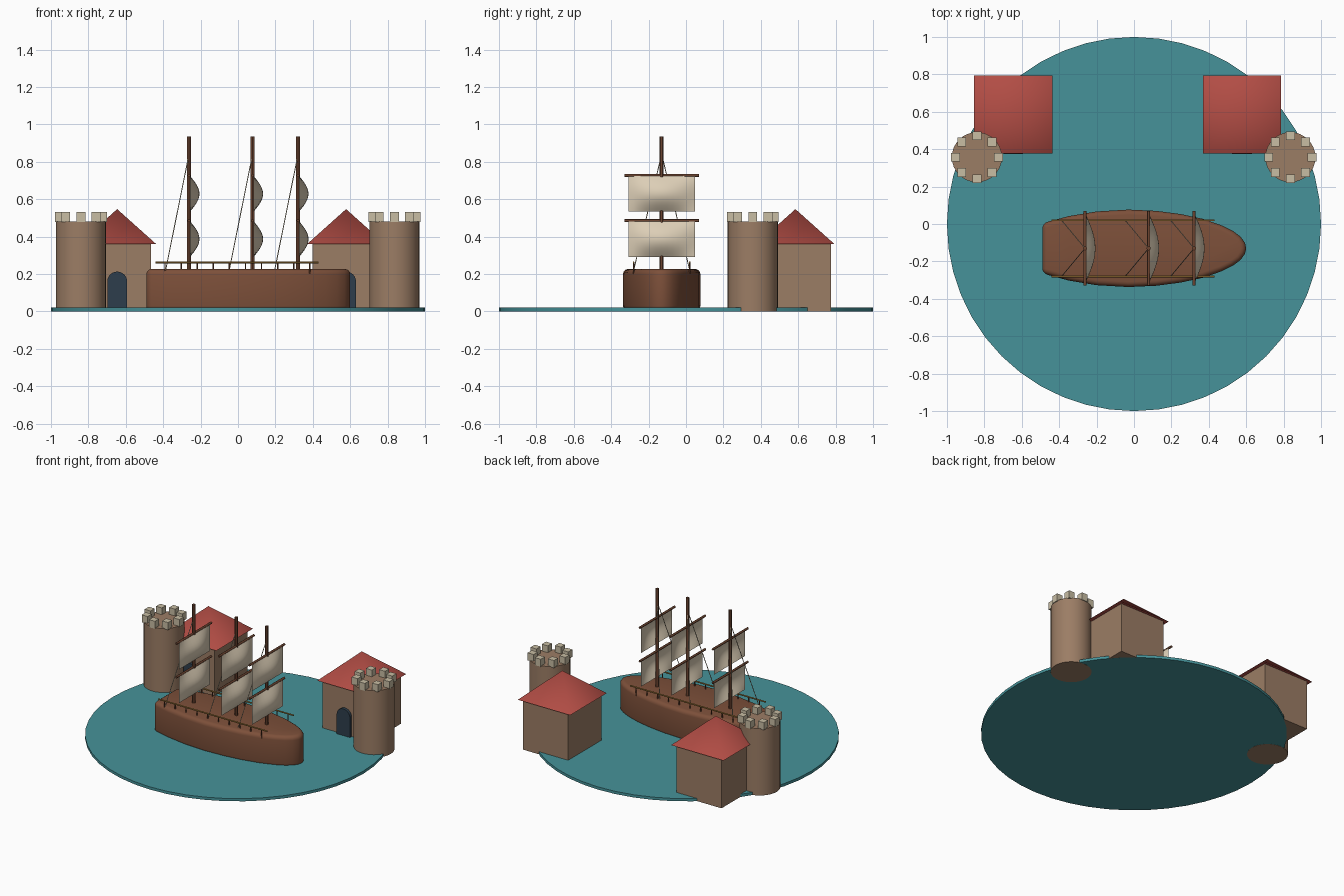
import bpy, bmesh
from math import sin, cos, pi, radians
from mathutils import Vector

cube = bpy.data.objects.get("Cube")
if cube:
    bpy.data.objects.remove(cube, do_unlink=True)


def material(name, r, g, b):
    m = bpy.data.materials.new(name)
    m.use_nodes = True
    m.diffuse_color = (r, g, b, 1)
    m.node_tree.nodes["Principled BSDF"].inputs["Base Color"].default_value = (r, g, b, 1)
    return m


TEAL = material("teal water", 0.061, 0.29, 0.32)
STONE = material("tan stone", 0.33, 0.205, 0.13)
PALE = material("pale stone", 0.58, 0.51, 0.37)
RED = material("red tile", 0.45, 0.075, 0.06)
SLATE = material("dark slate", 0.027, 0.048, 0.072)
HULL = material("hull brown", 0.205, 0.08, 0.042)
WOOD = material("mast brown", 0.15, 0.058, 0.03)
CANVAS = material("cream canvas", 0.72, 0.62, 0.47)
GOLD = material("gold rail", 0.35, 0.19, 0.04)


def finish(name, bm, mat, angle=None):
    """Turn a bmesh into an object, smooth up to the given angle."""
    me = bpy.data.meshes.new(name)
    bm.normal_update()
    bm.to_mesh(me)
    bm.free()
    me.materials.append(mat)
    ob = bpy.data.objects.new(name, me)
    bpy.context.collection.objects.link(ob)
    if angle:
        bpy.ops.object.select_all(action='DESELECT')
        ob.select_set(True)
        bpy.context.view_layer.objects.active = ob
        bpy.ops.object.shade_smooth_by_angle(angle=radians(angle))
    return ob


def add_box(bm, centre, size):
    made = bmesh.ops.create_cube(bm, size=1)
    bmesh.ops.scale(bm, vec=size, verts=made["verts"])
    bmesh.ops.translate(bm, vec=centre, verts=made["verts"])


def add_rod(bm, start, end, radius, sides=8):
    a, b = Vector(start), Vector(end)
    made = bmesh.ops.create_cone(bm, cap_ends=True, segments=sides, radius1=radius,
                                 radius2=radius, depth=(b - a).length)
    turn = (b - a).to_track_quat('Z', 'Y').to_matrix()
    bmesh.ops.rotate(bm, matrix=turn, verts=made["verts"])
    bmesh.ops.translate(bm, vec=(a + b) / 2, verts=made["verts"])


def add_prism(bm, points, direction):
    """Extrude a closed outline along a direction."""
    face = bm.faces.new([bm.verts.new(p) for p in points])
    top = bmesh.ops.extrude_face_region(bm, geom=[face])["geom"]
    bmesh.ops.translate(bm, vec=direction, verts=[v for v in top if isinstance(v, bmesh.types.BMVert)])
    bmesh.ops.recalc_face_normals(bm, faces=bm.faces)


# Water disc
bm = bmesh.new()
add_rod(bm, (0, 0, 0.0005), (0, 0, 0.02), 1.0, 48)
finish("water", bm, TEAL, 30)


# Round tower with a ring of merlons
def tower(side, x, y):
    bm = bmesh.new()
    add_rod(bm, (x, y, 0), (x, y, 0.482), 0.134, 32)
    finish(side + "_tower", bm, STONE, 30)
    bm = bmesh.new()
    for i in range(8):
        a = i * pi / 4
        add_box(bm, (x + 0.115 * cos(a), y + 0.115 * sin(a), 0.504), (0.047, 0.047, 0.054))
    finish(side + "_merlons", bm, PALE)


# House with a pyramid roof and an arched door
def house(side, x, y):
    bm = bmesh.new()
    add_box(bm, (x, y, 0.181), (0.36, 0.38, 0.36))
    finish(side + "_house", bm, STONE)
    bm = bmesh.new()
    made = bmesh.ops.create_cone(bm, cap_ends=True, segments=4, radius1=0.209 * 2 ** 0.5,
                                 radius2=0, depth=0.187)
    turn = Vector((1, 1, 0)).to_track_quat('X', 'Z').to_matrix()
    if abs(made["verts"][0].co.x) < 0.01 or abs(made["verts"][0].co.y) < 0.01:
        bmesh.ops.rotate(bm, matrix=turn, verts=bm.verts)
    bmesh.ops.translate(bm, vec=(x, y, 0.4535), verts=bm.verts)
    finish(side + "_roof", bm, RED, 60)
    r = 0.053
    arch = [(x - r, y - 0.21, 0.015), (x + r, y - 0.21, 0.015)]
    arch += [(x + r * cos(i * pi / 12), y - 0.21, 0.16 + r * sin(i * pi / 12)) for i in range(13)]
    bm = bmesh.new()
    add_prism(bm, arch, (0, 0.03, 0))
    finish(side + "_door", bm, SLATE)


tower("right", -0.84, 0.357)
tower("left", 0.836, 0.357)
house("right", -0.646, 0.585)
house("left", 0.578, 0.585)

# Ship hull: boat outline with a flat stern, rounded along its rims
KEEL = -0.13
half = [(-0.49, 0.134), (-0.35, 0.172), (-0.2, 0.197), (-0.03, 0.207), (0.12, 0.2),
        (0.25, 0.183), (0.37, 0.157), (0.47, 0.122), (0.53, 0.092), (0.57, 0.062), (0.593, 0.03)]
outline = [(x, KEEL - w, 0.002) for x, w in half] + [(0.6, KEEL, 0.002)]
outline += [(x, KEEL + w, 0.002) for x, w in reversed(half)]
bm = bmesh.new()
add_prism(bm, outline, (0, 0, 0.225))
rims = [e for e in bm.edges
        if abs(e.verts[0].co.z - e.verts[1].co.z) < 0.01
        or max(v.co.x for v in e.verts) < -0.48]
bmesh.ops.bevel(bm, geom=rims, offset=0.028, offset_type='OFFSET', segments=4,
                profile=0.5, affect='EDGES', clamp_overlap=True)
finish("hull", bm, HULL, 40)

# Masts, yards, sails and stays
for name, x in (("rear", -0.262), ("middle", 0.078), ("fore", 0.321)):
    bm = bmesh.new()
    add_rod(bm, (x, KEEL, 0.2), (x, KEEL, 0.935), 0.011, 12)
    finish(name + "_mast", bm, WOOD, 30)

    for level, z in (("lower", 0.485), ("upper", 0.727)):
        bm = bmesh.new()
        add_rod(bm, (x, KEEL - 0.2, z), (x, KEEL + 0.2, z), 0.008)
        finish(f"{name}_{level}_yard", bm, WOOD, 50)

        # Sail billows towards the bow
        bm = bmesh.new()
        n = 12
        grid = [[bm.verts.new((x + 0.006 + 0.05 * sin(pi * i / n) * sin(pi * j / n),
                               KEEL - 0.178 + 0.356 * i / n,
                               z - 0.003 - 0.19 * j / n))
                 for j in range(n + 1)] for i in range(n + 1)]
        for i in range(n):
            for j in range(n):
                bm.faces.new((grid[i][j], grid[i][j + 1], grid[i + 1][j + 1], grid[i + 1][j]))
        finish(f"{name}_{level}_sail", bm, CANVAS, 60)

    bm = bmesh.new()
    for s in (-1, 1):
        add_rod(bm, (x, KEEL, 0.84), (x - 0.125, KEEL + 0.15 * s, 0.22), 0.0025, 6)
    finish(name + "_stays", bm, PALE, 70)

# Deck rails on posts
for side, s in (("right", -1), ("left", 1)):
    y = KEEL + 0.15 * s
    bm = bmesh.new()
    add_rod(bm, (-0.44, y, 0.262), (0.43, y, 0.262), 0.005)
    finish(side + "_rail", bm, GOLD, 50)
    bm = bmesh.new()
    for i in range(10):
        px = -0.39 + 0.086 * i
        add_rod(bm, (px, y, 0.2), (px, y, 0.26), 0.004, 6)
    finish(side + "_rail_posts", bm, WOOD, 70)
